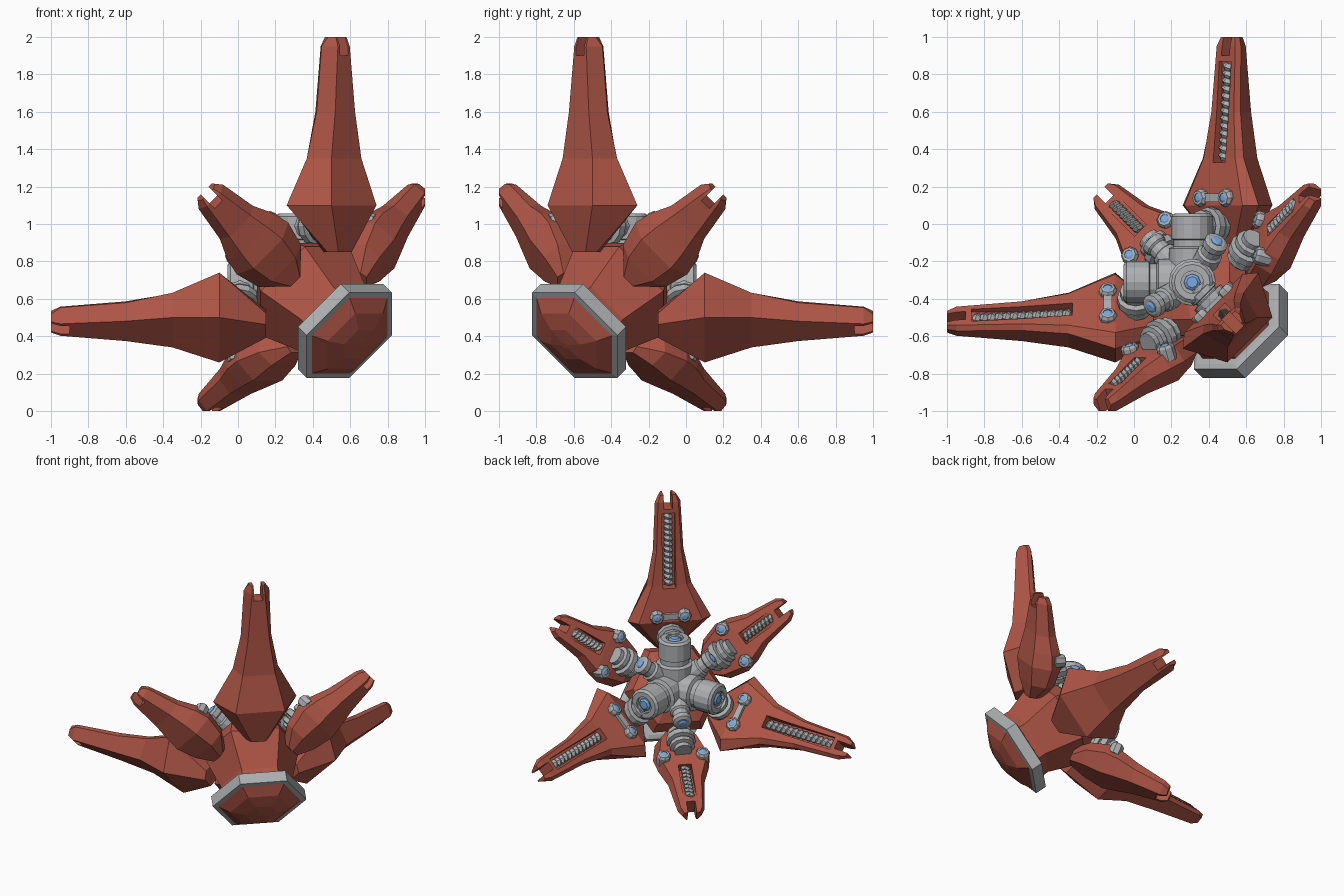
import bpy, bmesh, math
from mathutils import Vector, Matrix

if "Cube" in bpy.data.objects:
    bpy.data.objects.remove(bpy.data.objects["Cube"])

# Materials
def mat(name, col):
    m = bpy.data.materials.new(name)
    m.diffuse_color = col
    m.use_nodes = True
    m.node_tree.nodes["Principled BSDF"].inputs["Base Color"].default_value = m.diffuse_color
    return m
RED = mat("red_shell", (0.42, 0.09, 0.06, 1))
BLUE = mat("blue_glass", (0.2, 0.4, 0.75, 1))
GREY = mat("grey_metal", (0.42, 0.43, 0.44, 1))

# Three-fold frames around the body diagonal; local x = along arm, z = outward
ORIGIN = Vector((0, 0, 1))
A = [Vector((-1, 0, 0)), Vector((0, 1, 0)), Vector((0, 0, 1))]
N = sum(A, Vector()).normalized()

def frame(q, s):
    lat = s.cross(q)
    return Matrix.Translation(ORIGIN) @ Matrix((q, lat, s)).transposed().to_4x4()

def arm_frame(k, sign, tilt):
    rad = sign * (A[k] - N * A[k].dot(N)).normalized()
    c, s = math.cos(tilt), math.sin(tilt)
    return frame(c * rad + s * N, s * rad - c * N)

LONG = [arm_frame(k, 1, math.radians(35.264)) for k in range(3)]
SHORT = [arm_frame(k, -1, math.radians(33)) for k in range(3)]
rad0 = (A[2] - N * A[2].dot(N)).normalized()
HUB = frame(rad0, N)

def mesh_from(bm, name, material):
    bmesh.ops.recalc_face_normals(bm, faces=bm.faces)
    me = bpy.data.meshes.new(name)
    bm.to_mesh(me)
    bm.free()
    me.materials.append(material)
    return me

def place(name, me, m=Matrix()):
    ob = bpy.data.objects.new(name, me)
    ob.matrix_world = m
    bpy.context.collection.objects.link(ob)
    return ob

def loft(bm, rings):
    vs = [[bm.verts.new(p) for p in r] for r in rings]
    n = len(vs[0])
    for a, b in zip(vs, vs[1:]):
        for i in range(n):
            j = (i + 1) % n
            bm.faces.new((a[i], a[j], b[j], b[i]))
    bm.faces.new(vs[0][::-1])
    bm.faces.new(vs[-1])

def lathe(bm, prof, sides, m=Matrix(), turn=0.0):
    # prof: (radius, height) pairs, turned around local z
    loft(bm, [[m @ Vector((r * math.cos(turn + 2 * math.pi * i / sides),
                           r * math.sin(turn + 2 * math.pi * i / sides), h))
               for i in range(sides)] for r, h in prof])

def box(bm, lo, hi):
    c = [(a + b) / 2 for a, b in zip(lo, hi)]
    d = [b - a for a, b in zip(lo, hi)]
    bmesh.ops.create_cube(bm, size=1, matrix=Matrix.Translation(c) @ Matrix.Diagonal((*d, 1)))

ALONG = Matrix.Rotation(math.pi / 2, 4, 'Y')    # lathe axis -> along arm
INWARD = Matrix.Rotation(math.pi, 4, 'X')       # lathe axis -> inner side

def at(x, y, z, rot=Matrix()):
    return Matrix.Translation((x, y, z)) @ rot

def arm_mesh(name, stations, groove, slot):
    # Faceted claw shell with a forked tip and a groove on the inner face
    bm = bmesh.new()
    loft(bm, [[(q, -w, sw), (q, -w2, so), (q, w2, so), (q, w, sw), (q, w3, si), (q, -w3, si)]
              for q, w, sw, w2, so, w3, si in stations])
    ob = place(name + "_base", mesh_from(bm, name, RED))
    cb = bmesh.new()
    box(cb, (slot, -0.03, 0.4), (1.3, 0.03, 1.1))
    box(cb, (groove[0], -0.045, 0.4), (groove[1], 0.045, groove[2] + 0.04))
    cut = place(name + "_cutter", mesh_from(cb, name + "_cutter", RED))
    cut.hide_render = True
    md = ob.modifiers.new("cut", 'BOOLEAN')
    md.object, md.solver = cut, 'EXACT'
    me = bpy.data.meshes.new_from_object(ob.evaluated_get(bpy.context.evaluated_depsgraph_get()))
    bpy.data.objects.remove(ob)
    bpy.data.objects.remove(cut)
    return me

long_me = arm_mesh("long_claw", [
    (-0.15, .08, .755, .05, .81, .05, .70),
    (0.10, .287, .655, .17, .877, .22, .60),
    (0.35, .155, .675, .113, .82, .12, .645),
    (0.60, .105, .70, .075, .81, .085, .67),
    (0.95, .088, .72, .045, .80, .07, .695),
    (1.00, .058, .74, .04, .78, .053, .71)], (.33, .87, .67), .90)
short_me = arm_mesh("short_claw", [
    (-0.15, .05, .765, .035, .80, .04, .70),
    (-0.04, .16, .755, .09, .83, .12, .67),
    (0.10, .195, .75, .11, .86, .155, .66),
    (0.20, .175, .755, .10, .855, .145, .675),
    (0.32, .125, .77, .08, .85, .10, .705),
    (0.54, .092, .80, .05, .86, .075, .76),
    (0.58, .065, .81, .04, .845, .055, .775)], (.22, .47, .70), .50)

def teeth_mesh(name, q0, q1, s0, s1, n):
    # Row of slanted teeth lying in the groove
    bm = bmesh.new()
    for i in range(n):
        f = (i + .5) / n
        m = at(q0 + f * (q1 - q0), 0, s0 + f * (s1 - s0), Matrix.Rotation(.35, 4, 'Z') @ ALONG)
        h = (q1 - q0) / n * .5
        lathe(bm, [(.022, -h), (.037, 0), (.022, h)], 6, m)
    return mesh_from(bm, name, GREY)

long_teeth = teeth_mesh("long_teeth", .34, .86, .685, .72, 13)
short_teeth = teeth_mesh("short_teeth", .23, .465, .70, .745, 8)

def bolts_mesh(q, t, s, bridge):
    bm, lens = bmesh.new(), bmesh.new()
    for y in (-t, t):
        m = at(q, y, s, INWARD)
        lathe(bm, [(.048, -.05), (.048, .02), (.038, .035), (.026, .035), (.026, .025)], 8, m)
        lathe(lens, [(.026, .0), (.026, .03), (.015, .036)], 8, m)
    if bridge:
        box(bm, (q - .022, -t, s - .02), (q + .022, t, s + .04))
    return mesh_from(bm, "bolts", GREY), mesh_from(lens, "bolt_glass", BLUE)

long_bolts = bolts_mesh(.14, .095, .61, True)
short_bolts = bolts_mesh(.15, .135, .67, False)

# Ribbed joints, hub cylinders and sensor stubs
SPOOL = [(.06, 0), (.06, .02), (.085, .025), (.085, .055), (.07, .06), (.07, .07), (.1, .075),
         (.1, .115), (.07, .12), (.07, .13), (.085, .135), (.085, .165), (.06, .17), (.06, .2)]
def lathed(name, prof, sides, m, material=GREY):
    bm = bmesh.new()
    lathe(bm, prof, sides, m)
    return mesh_from(bm, name, material)

long_joint = lathed("joint", SPOOL, 12, at(-.01, 0, .48))
short_joint = lathed("joint", SPOOL, 12, at(-.06, 0, .635, ALONG))
drum = lathed("drum", [(.125, -.45), (.125, -.13), (.1, -.12), (.1, -.085), (.112, -.08),
                       (.112, .04), (.095, .055), (.06, .055), (.06, .035)], 16, at(0, 0, .44, ALONG))
drum_glass = lathed("glass", [(.045, 0), (.045, .045), (.03, .055)], 8, at(0, 0, .44, ALONG), BLUE)
stub = lathed("stub", [(.07, -.25), (.07, -.06), (.055, -.05), (.055, -.01), (.065, 0),
                       (.065, .035), (.045, .045), (.036, .045)], 12, at(0, 0, .46, ALONG))
stub_glass = lathed("glass", [(.034, 0), (.034, .048), (.02, .056)], 8, at(0, 0, .46, ALONG), BLUE)

for k in range(3):
    for kind, m, parts in (
        ("long", LONG[k], dict(claw=long_me, teeth=long_teeth, bolts=long_bolts[0],
                               bolt_glass=long_bolts[1], joint=long_joint, hub_drum=drum,
                               drum_glass=drum_glass)),
        ("short", SHORT[k], dict(claw=short_me, teeth=short_teeth, bolts=short_bolts[0],
                                 bolt_glass=short_bolts[1], joint=short_joint, stub=stub,
                                 stub_glass=stub_glass))):
        for part, me in parts.items():
            place(f"{kind}_{part}_{k + 1}", me, m)

# Hexagonal core, grey rim and bulging red cap along the main axis
def hexpart(name, prof, material):
    bm = bmesh.new()
    lathe(bm, prof, 6, HUB, math.pi / 6)
    return place(name, mesh_from(bm, name, material))

hexpart("core", [(.25, -.96), (.245, -.88), (.335, -.62), (.29, -.53), (.12, -.46)], RED)
hexpart("cap_rim", [(.29, -.94), (.322, -.95), (.322, -1.03), (.285, -1.035), (.285, -1.0)], GREY)
hexpart("cap_dome", [(.285, -.99), (.285, -1.035), (.21, -1.085), (.11, -1.115), (.02, -1.125)], RED)
